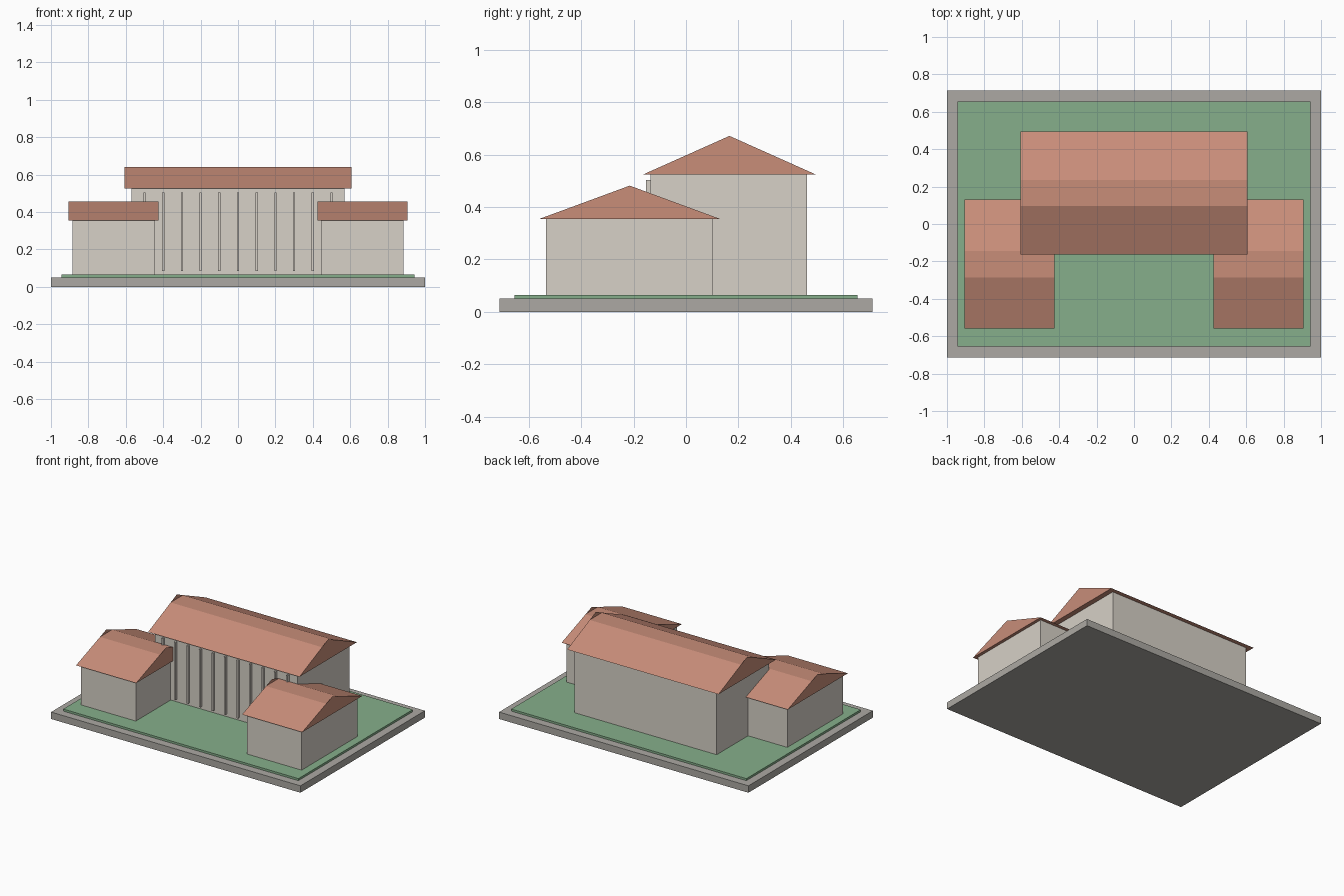
import bpy

cube = bpy.data.objects.get("Cube")
if cube:
    bpy.data.objects.remove(cube, do_unlink=True)


def material(name, rgb):
    linear = [((c / 255 + 0.055) / 1.055) ** 2.4 for c in rgb] + [1]
    mat = bpy.data.materials.new(name)
    mat.use_nodes = True
    mat.diffuse_color = linear
    bsdf = next(n for n in mat.node_tree.nodes if n.type == "BSDF_PRINCIPLED")
    bsdf.inputs["Base Color"].default_value = linear
    bsdf.inputs["Roughness"].default_value = 0.9
    return mat


STONE = material("pale stone", (215, 209, 199))
TILE = material("terracotta", (200, 141, 121))
GRASS = material("lawn green", (134, 175, 139))
PAVING = material("grey paving", (172, 169, 163))


def build(name, verts, faces, mat):
    mesh = bpy.data.meshes.new(name)
    mesh.from_pydata(verts, [], faces)
    mesh.materials.append(mat)
    obj = bpy.data.objects.new(name, mesh)
    bpy.context.collection.objects.link(obj)
    return obj


def box(name, xs, ys, zs, mat):
    verts = [(x, y, z) for x in xs for y in ys for z in zs]
    faces = [(0, 1, 3, 2), (4, 6, 7, 5), (0, 4, 5, 1),
             (2, 3, 7, 6), (0, 2, 6, 4), (1, 5, 7, 3)]
    return build(name, verts, faces, mat)


def gable_roof(name, xs, ys, eave, peak, flat=0.07):
    """Roof with a flattened ridge between full triangular gable ends."""
    mid = (ys[0] + ys[1]) / 2
    cut = peak - (peak - eave) * flat / (mid - ys[0])
    profile = [(ys[0], eave), (ys[1], eave), (mid + flat, cut),
               (mid, peak), (mid - flat, cut)]
    verts = [(x, y, z) for x in xs for y, z in profile]
    faces = [(4, 3, 2, 1, 0), (5, 6, 7, 8, 9)]
    faces += [(a, b, b + 5, a + 5) for a, b in ((0, 1), (1, 2), (2, 4), (4, 0))]
    return build(name, verts, faces, TILE)


# Plinth and lawn
box("plinth", (-1, 1), (-0.713, 0.713), (0, 0.05), PAVING)
box("lawn", (-0.943, 0.943), (-0.655, 0.655), (0.05, 0.065), GRASS)

# Main hall
box("hall_walls", (-0.57, 0.57), (-0.135, 0.463), (0.065, 0.525), STONE)
gable_roof("hall_roof", (-0.607, 0.607), (-0.163, 0.495), 0.525, 0.672)

# Slim columns along the hall front
for i in range(11):
    x = (i - 5) * 0.1
    box(f"column_{i + 1}", (x - 0.006, x + 0.006), (-0.153, -0.13),
        (0.085, 0.503), STONE)

# Side wings
for side, sign in (("left", 1), ("right", -1)):
    walls = sorted((sign * 0.445, sign * 0.885))
    roof = sorted((sign * 0.425, sign * 0.907))
    box(side + "_wing_walls", walls, (-0.535, 0.103), (0.065, 0.355), STONE)
    gable_roof(side + "_wing_roof", roof, (-0.56, 0.13), 0.355, 0.482)
